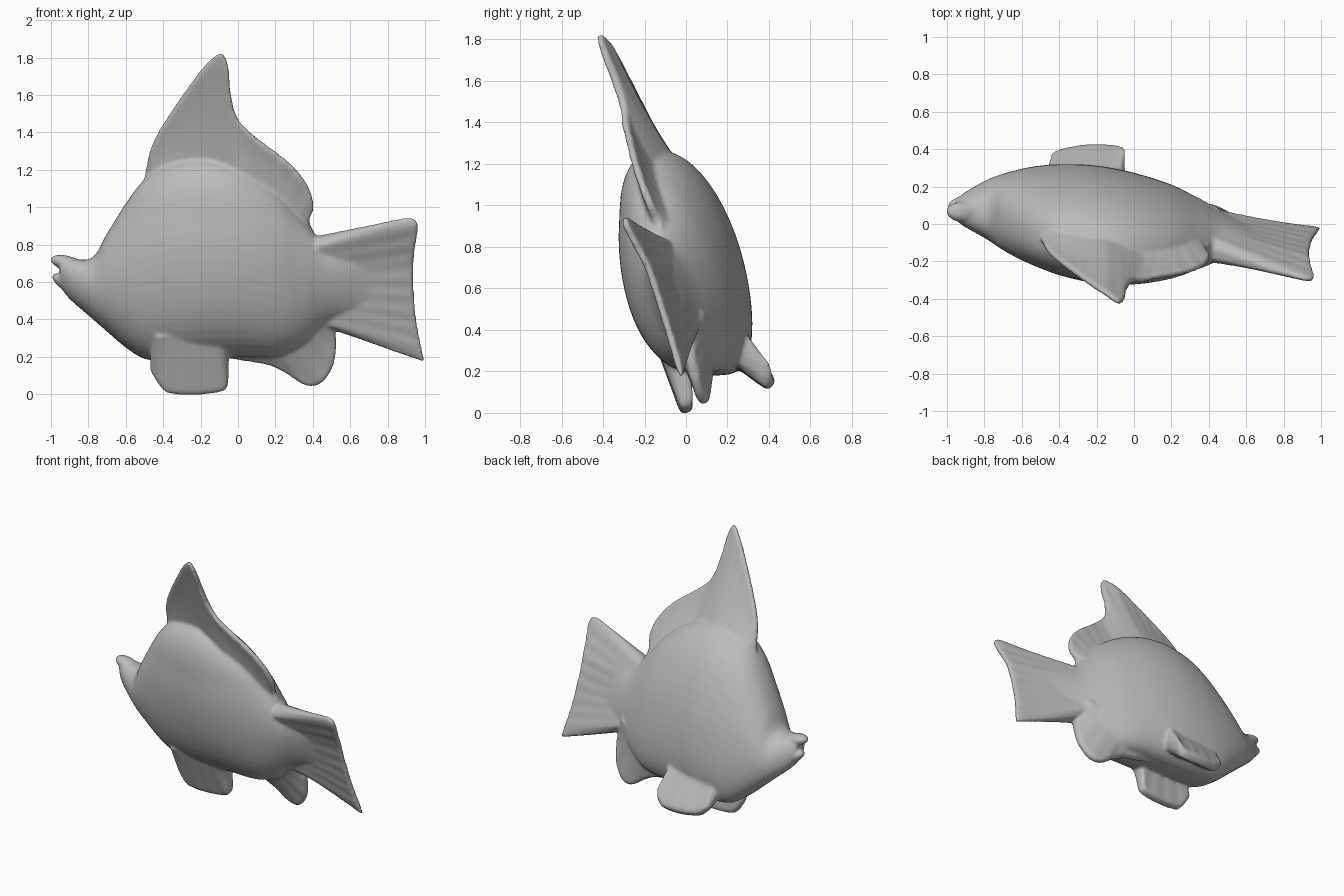
import bpy, bmesh, math
from mathutils import Vector

if "Cube" in bpy.data.objects:
    bpy.data.objects.remove(bpy.data.objects["Cube"])

grey = bpy.data.materials.new("clay grey")
grey.diffuse_color = (0.5, 0.5, 0.5, 1)
grey.use_nodes = True
grey.node_tree.nodes["Principled BSDF"].inputs["Base Color"].default_value = grey.diffuse_color
parts = []


def clamp(v):
    return max(0.0, min(1.0, v))


def mid(x, z, lean=0.24):
    """y of the leaning, gently curved middle surface of the fish."""
    return -0.01 - 0.13 * x - 0.04 * x * x - lean * (z - 0.65)


def finish(bm, name):
    bmesh.ops.recalc_face_normals(bm, faces=bm.faces)
    me = bpy.data.meshes.new(name)
    bm.to_mesh(me)
    bm.free()
    me.materials.append(grey)
    ob = bpy.data.objects.new(name, me)
    bpy.context.collection.objects.link(ob)
    parts.append(ob)


def spline(pts, steps):
    """Catmull-Rom through points of any dimension."""
    P = [Vector(p) for p in pts]
    P = [2 * P[0] - P[1]] + P + [2 * P[-1] - P[-2]]
    out = []
    for i in range(1, len(P) - 2):
        a, b, c, d = P[i - 1:i + 3]
        for s in range(steps):
            t = s / steps
            out.append(0.5 * (2 * b + (c - a) * t + (2 * a - 5 * b + 4 * c - d) * t * t
                              + (3 * b - a - 3 * c + d) * t ** 3))
    return out + [P[-2]]


def resample(pts, n):
    """n + 1 evenly spaced points along a smooth curve."""
    c = spline(pts, 8)
    acc = [0]
    for a, b in zip(c, c[1:]):
        acc.append(acc[-1] + (b - a).length)
    out, j = [], 0
    for i in range(n + 1):
        d = acc[-1] * i / n
        while j < len(c) - 2 and acc[j + 1] < d:
            j += 1
        out.append(c[j].lerp(c[j + 1], (d - acc[j]) / max(1e-6, acc[j + 1] - acc[j])))
    return out


def fin(name, root, tip, t_root, t_tip, ribs, place, normal, power=1.5, n=72, m=14):
    """Ribbed blade lofted from a root curve to a tip curve, both in (x, z)."""
    R, T = resample(root, n), resample(tip, n)
    normal = Vector(normal).normalized()
    bm = bmesh.new()
    sides = []
    for sgn in (1, -1):
        grid = []
        for i in range(n + 1):
            u, row = i / n, []
            edge = min(1, 0.45 + 8 * min(u, 1 - u))
            for j in range(m + 1):
                s = j / m
                p = R[i].lerp(T[i], s)
                h = 0.5 * (t_tip + (t_root - t_tip) * (1 - s) ** power) * edge
                h *= 0.75 if j == m else 1
                h += 0.002 * s * math.cos(2 * math.pi * ribs * u) * (edge == 1) * (j < m)
                row.append(bm.verts.new(place(p.x, p.y, s) + normal * h * sgn))
            grid.append(row)
        for i in range(n):
            for j in range(m):
                bm.faces.new((grid[i][j], grid[i + 1][j], grid[i + 1][j + 1], grid[i][j + 1]))
        sides.append(grid)
    # rim joining both faces of the blade
    a, b = [[g[i][0] for i in range(n + 1)] + [g[n][j] for j in range(1, m + 1)]
            + [g[i][m] for i in range(n - 1, -1, -1)] + [g[0][j] for j in range(m - 1, 0, -1)]
            for g in sides]
    for i in range(len(a)):
        k = (i + 1) % len(a)
        bm.faces.new((a[i], a[k], b[k], b[i]))
    finish(bm, name)


# body: x, top z, bottom z, half thickness
stations = [(-.95, .725, .575, .05), (-.9, .727, .51, .085), (-.78, .73, .405, .145),
            (-.7, .86, .335, .18), (-.6, 1.02, .25, .213), (-.5, 1.15, .19, .238),
            (-.38, 1.23, .18, .262), (-.2, 1.265, .185, .278), (0, 1.225, .195, .262),
            (.2, 1.1, .2, .215), (.35, .93, .26, .155), (.45, .82, .35, .11),
            (.55, .79, .4, .075), (.75, .76, .42, .018)]
bm = bmesh.new()
rings, SEG = [], 48
for x, top, bot, t in spline(stations, 6):
    ring = []
    for k in range(SEG):
        a = 2 * math.pi * k / SEG
        c, s = math.cos(a), math.sin(a)
        z = (top + bot) / 2 + (top - bot) / 2 * s
        w = abs(c) ** (0.9 if s > 0 else 0.72)
        # the near flank hangs fuller towards the belly
        full = t + (0.13 * max(0, 0.95 - z) * t / 0.28 if c < 0 else 0)
        # leaning changes to the tail fin's own lean behind the body
        lean = 0.24 + 0.09 * clamp((x - 0.3) / 0.3)
        ring.append(bm.verts.new((x, mid(x, z, lean) + math.copysign(full * w, c), z)))
    rings.append(ring)
for r, q in zip(rings, rings[1:]):
    for k in range(SEG):
        bm.faces.new((r[k], r[(k + 1) % SEG], q[(k + 1) % SEG], q[k]))
bm.faces.new(rings[0])
bm.faces.new(rings[-1])
finish(bm, "body")

# lips, parted by a small mouth gap
for name, cx, cz, rx, ry, rz, tilt in (("upper_lip", -.915, .702, .09, .055, .04, .2),
                                       ("lower_lip", -.905, .585, .09, .055, .045, .5)):
    bm = bmesh.new()
    bmesh.ops.create_uvsphere(bm, u_segments=24, v_segments=14, radius=1)
    for v in bm.verts:
        x, y, z = v.co.x * rx, v.co.y * ry, v.co.z * rz
        v.co = (cx + x, mid(cx + x, cz) + y, cz + z - tilt * x)
    finish(bm, name)


# fins standing in the middle surface
def dorsal_place(x, z, s):
    lean = 0.19 * max(0, z - 1.2) + 0.06 * clamp((x + 0.15) / 0.2) * clamp((z - 0.9) / 0.3)
    return Vector((x, mid(x, z) - lean, z))


def tail_place(x, z, s):
    return Vector((x, mid(x, z, 0.33) - 0.035 * clamp((z - 0.7) / 0.2), z))


def anal_place(x, z, s):
    return Vector((x, mid(x, z, 0.33) - 0.12 * max(0, 0.4 - z), z))


fin("dorsal_fin",
    [(-.5, 1.06), (-.4, 1.15), (-.2, 1.19), (0, 1.14), (.2, 1.0), (.38, .8)],
    [(-.5, 1.17), (-.46, 1.33), (-.37, 1.49), (-.2, 1.73), (-.12, 1.81), (-.08, 1.82),
     (-.052, 1.75), (-.038, 1.6), (0, 1.47), (.1, 1.37), (.27, 1.24), (.37, 1.12),
     (.405, 1.0), (.38, .93), (.42, .84)],
    .14, .036, 16, dorsal_place, (0, 1, .38), 2)

fin("tail_fin",
    [(.38, .83), (.41, .7), (.43, .55), (.46, .37)],
    [(.9, .945), (.95, .93), (.96, .87), (.942, .75), (.937, .6), (.952, .4), (.98, .25), (1.0, .17)],
    .15, .038, 9, tail_place, (.15, 1, .33))

fin("anal_fin",
    [(-.05, .3), (.15, .32), (.35, .4), (.48, .48)],
    [(-.03, .19), (.15, .162), (.25, .12), (.34, .06), (.4, .045), (.46, .075),
     (.51, .16), (.525, .28), (.515, .37), (.56, .39)],
    .22, .045, 7, anal_place, (0, 1, .3), 1.2)


# paired pelvic fins, splayed either side of the keel
def near_place(x, z, s):
    return Vector((x, -.07 + .075 * s, z))


def far_place(x, z, s):
    bulge = 0.03 * s * (1 - ((x + 0.2) / 0.2) ** 2)
    return Vector((x, .21 + .175 * s + bulge, z))


fin("pelvic_fin_near",
    [(-.46, .33), (-.36, .34), (-.2, .35), (-.05, .35)],
    [(-.47, .13), (-.41, .04), (-.36, .008), (-.22, .002), (-.09, .018), (-.056, .05), (-.05, .16)],
    .16, .06, 5, near_place, (0, 1, .3), 1)
fin("pelvic_fin_far",
    [(-.48, .34), (-.35, .35), (-.2, .35), (-.05, .35)],
    [(-.44, .2), (-.38, .15), (-.3, .135), (-.18, .13), (-.09, .14), (-.06, .18), (-.05, .23)],
    .17, .06, 5, far_place, (0, .66, .75), 1)

# fuse the parts into one softly blended clay body
bpy.ops.object.select_all(action='DESELECT')
for ob in parts:
    ob.select_set(True)
fish = parts[0]
bpy.context.view_layer.objects.active = fish
bpy.ops.object.join()
fish.name = "fish"
rem = fish.modifiers.new("fuse", 'REMESH')
rem.mode = 'VOXEL'
rem.voxel_size = 0.01
rem.use_smooth_shade = True
soft = fish.modifiers.new("soften", 'SMOOTH')
soft.factor = 0.5
soft.iterations = 8
for name in ("fuse", "soften"):
    bpy.ops.object.modifier_apply(modifier=name)
